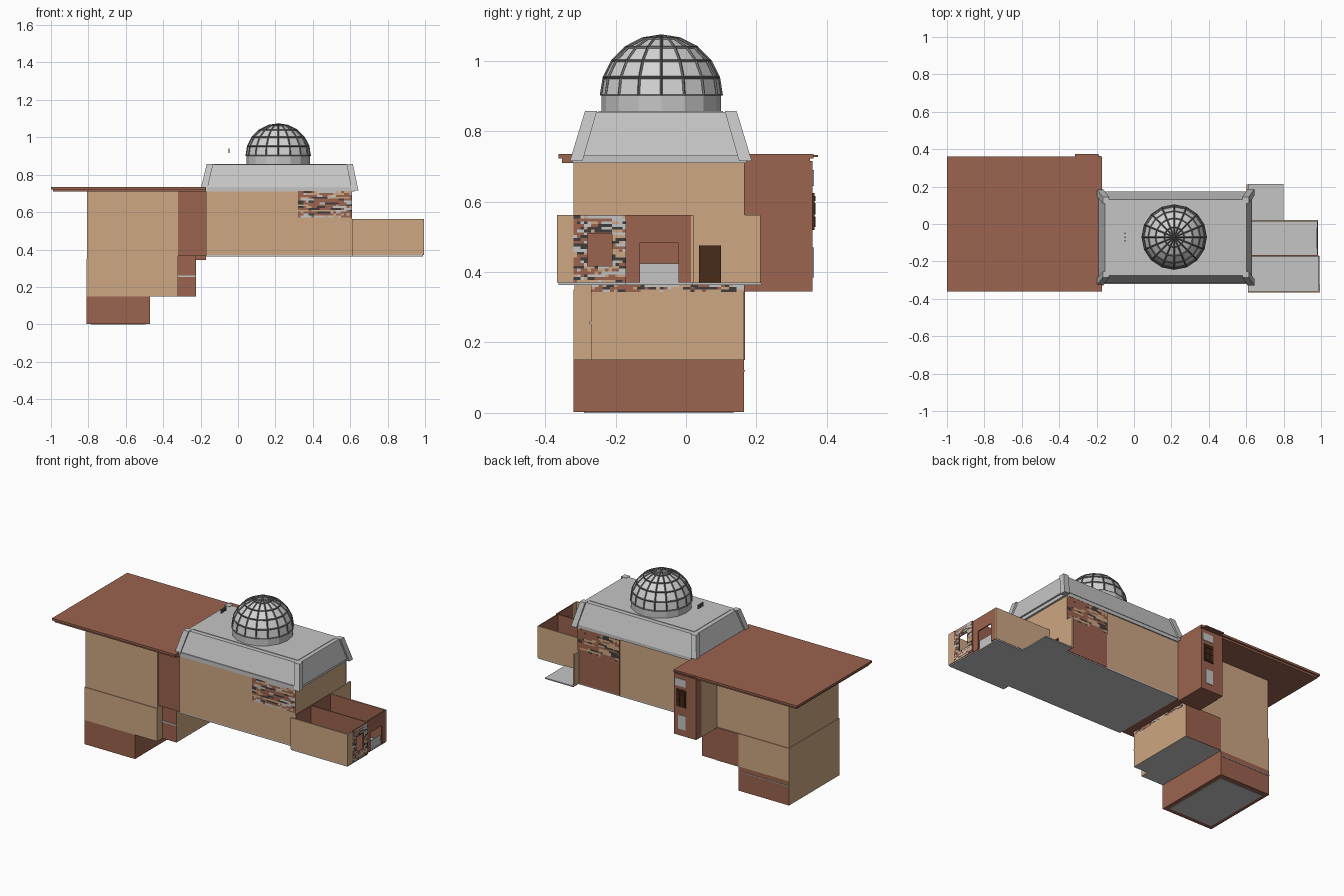
import bpy, bmesh, math, random
from mathutils import Vector

if "Cube" in bpy.data.objects:
    bpy.data.objects.remove(bpy.data.objects["Cube"])

random.seed(4)


def material(name, r, g, b):
    m = bpy.data.materials.new(name)
    m.diffuse_color = (r, g, b, 1)
    m.use_nodes = True
    m.node_tree.nodes["Principled BSDF"].inputs["Base Color"].default_value = m.diffuse_color
    return m


TAN = material("tan_plaster", 0.61, 0.385, 0.225)
BROWN = material("red_brown_brick", 0.33, 0.125, 0.078)
GREY = material("light_grey", 0.56, 0.56, 0.56)
PANE = material("dome_grey", 0.66, 0.66, 0.66)
RIB = material("dark_grey", 0.16, 0.16, 0.16)
DOOR = material("dark_wood", 0.065, 0.025, 0.01)
SOOT = material("charcoal", 0.05, 0.045, 0.045)


def finish(name, bm, mats):
    me = bpy.data.meshes.new(name)
    bm.normal_update()
    bm.to_mesh(me)
    bm.free()
    for m in mats:
        me.materials.append(m)
    ob = bpy.data.objects.new(name, me)
    bpy.context.collection.objects.link(ob)
    return ob


def frustum(name, low, z0, high, z1, mat, paint=()):
    """Rectangles (x0, x1, y0, y1) at two heights; paint = (direction, material) pairs."""
    bm = bmesh.new()
    rings = []
    for (x0, x1, y0, y1), z in ((low, z0), (high, z1)):
        rings.append([bm.verts.new((x, y, z)) for x, y in
                      ((x0, y0), (x1, y0), (x1, y1), (x0, y1))])
    a, b = rings
    bm.faces.new(a[::-1])
    bm.faces.new(b)
    for i in range(4):
        j = (i + 1) % 4
        bm.faces.new((a[i], a[j], b[j], b[i]))
    bm.normal_update()
    for f in bm.faces:
        for k, (d, _) in enumerate(paint):
            if f.normal.dot(Vector(d)) > 0.9:
                f.material_index = k + 1
    return finish(name, bm, [mat] + [m for _, m in paint])


def box(name, x0, x1, y0, y1, z0, z1, mat, paint=()):
    r = (x0, x1, y0, y1)
    return frustum(name, r, z0, r, z1, mat, paint)


def mosaic(name, origin, u, v, nu, nv, mats, hole=None):
    """Thin patchwork of short horizontal streaks, u x v gives the outward side."""
    bm = bmesh.new()
    o, u, v = Vector(origin), Vector(u), Vector(v)
    for j in range(nv):
        k = 0
        for i in range(nu):
            if random.random() < 0.5:
                k = random.randrange(len(mats))
            s, t = (i + .5) / nu, (j + .5) / nv
            if hole and hole[0] < s < hole[1] and hole[2] < t < hole[3]:
                continue
            q = [bm.verts.new(o + u * (a / nu) + v * (b / nv)) for a, b in
                 ((i, j), (i + 1, j), (i + 1, j + 1), (i, j + 1))]
            bm.faces.new(q).material_index = k
    return finish(name, bm, mats)


def pierced_wall(name, x0, x1, y0, y1, z0, z1, oy0, oy1, oz0, oz1, mat):
    """Wall across x with one rectangular opening."""
    box(name + "_left", x0, x1, y0, oy0, z0, z1, mat)
    box(name + "_right", x0, x1, oy1, y1, z0, z1, mat)
    box(name + "_head", x0, x1, oy0, oy1, oz1, z1, mat)
    if oz0 > z0:
        box(name + "_sill", x0, x1, oy0, oy1, z0, oz0, mat)


def panel_door(name, c, along, out, w, h):
    """Door leaf with six raised panels; c is the bottom centre."""
    c, a, o = Vector(c), Vector(along), Vector(out)

    def slab(n, s0, s1, t0, t1, d, m):
        p, q = c + a * s0, c + a * s1 + o * d
        box(n, min(p.x, q.x), max(p.x, q.x), min(p.y, q.y), max(p.y, q.y),
            c.z + t0, c.z + t1, m)
    slab(name, -w / 2, w / 2, 0, h, 0.005, DOOR)
    for s in (-1, 1):
        for t0, t1 in ((.08, .36), (.42, .72), (.78, .92)):
            m = s * w * 0.22
            slab(name + "_panel", m - w * .15, m + w * .15, h * t0, h * t1, 0.008, DOOR)


DOWN, LEFT, RIGHT, BACK = (0, 0, -1), (-1, 0, 0), (1, 0, 0), (0, 1, 0)
YF, YB = -0.32, 0.165          # shared front and back wall planes

# Left tower: basement, middle and upper storeys
box("basement", -.81, -.47, YF, YB, .003, .15, BROWN, [(LEFT, TAN)])
box("basement_floor", -.785, -.495, YF + .03, YB - .03, 0, .004, GREY)
box("middle_storey", -.81, -.32, YF, YB, .15, .35, TAN, [(DOWN, GREY)])
box("middle_back_brick", -.47, -.32, YB, YB + .003, .15, .35, BROWN)
box("middle_step", -.32, -.225, -.27, YB, .15, .366, BROWN, [(RIGHT, TAN), (DOWN, GREY)])
box("step_trim", -.32, -.225, -.274, -.27, .252, .26, GREY)
box("upper_storey", -.806, -.32, YF + .004, YB - .004, .35, .715, TAN)
box("back_trim", -.81, -.47, YB, YB + .003, .118, .122, GREY)
mosaic("step_frieze", (-.223, -.27, .343), (0, .435, 0), (0, 0, .022), 40, 3,
       [BROWN, SOOT, TAN, GREY])

# Brick link and rear stair vestibule
box("link", -.32, -.17, YF + .01, YB, .366, .715, BROWN)
box("vestibule", -.32, -.17, YB, .36, .345, .715, BROWN)
box("vestibule_side", -.323, -.32, YB, .31, .345, .71, TAN)
box("transom_window", -.25, -.18, .36, .363, .645, .69, GREY)
box("lower_window", -.25, -.20, .36, .363, .385, .47, GREY)
panel_door("rear_door", (-.22, .36, .52), (1, 0, 0), BACK, .065, .105)

# Flat brown roof with stepped edge
box("flat_roof_soffit", -.99, -.17, -.352, .352, .71, .722, BROWN)
box("flat_roof", -1, -.17, -.362, .362, .722, .735, BROWN)
box("roof_lip", -.315, -.19, .36, .375, .727, .733, BROWN)

# Main hall
box("main_hall", -.17, .61, YF, YB, .37, .715, TAN)
box("main_floor", -.17, .61, YF, YB, .363, .37, GREY)
box("hall_back_brick", .33, .61, YB, YB + .003, .37, .71, BROWN)
mosaic("front_patchwork", (.32, YF - .003, .572), (.29, 0, 0), (0, 0, .14), 20, 14,
       [BROWN, BROWN, TAN, SOOT, GREY])
mosaic("back_patchwork", (.61, YB + .006, .572), (-.28, 0, 0), (0, 0, .14), 20, 14,
       [BROWN, BROWN, TAN, SOOT])

# Grey mansard roof with corner ribs
low, high = (-.19, .632, -.318, .175), (-.155, .602, -.275, .132)
box("mansard_fascia", -.18, .622, -.322, .172, .71, .735, GREY)
frustum("mansard_roof", low, .73, high, .855, GREY)
box("mansard_deck", -.13, .578, -.248, .105, .855, .858, GREY)
for ix, sx in ((0, -1), (1, 1)):
    for iy, sy in ((2, -1), (3, 1)):
        def pad(r, d):
            x, y = r[ix] + sx * .012, r[iy] + sy * .012
            return (min(x, x - sx * d), max(x, x - sx * d),
                    min(y, y - sy * d), max(y, y - sy * d))
        frustum("corner_rib", pad(low, .036), .715, pad(high, .034), .857, GREY)

# Drum and faceted glass dome
CX, CY, R, N = .215, -.07, .17, 16


def lathe(name, profile, mat):
    bm = bmesh.new()
    rings = [[bm.verts.new((CX + r * math.cos(2 * math.pi * i / N),
                            CY + r * math.sin(2 * math.pi * i / N), z))
              for i in range(N)] for r, z in profile]
    for a, b in zip(rings, rings[1:]):
        for i in range(N):
            j = (i + 1) % N
            bm.faces.new((a[i], a[j], b[j], b[i]))
    bmesh.ops.remove_doubles(bm, verts=bm.verts, dist=1e-5)
    return finish(name, bm, [mat])


arc = [(R * math.cos(math.radians(18 * k)), .9 + R * math.sin(math.radians(18 * k)))
       for k in range(6)]
lathe("dome_drum", [(R, .85), (R, .9)], GREY)
lathe("dome_glass", arc, PANE)
ribs = lathe("dome_ribs", arc, RIB)
wire = ribs.modifiers.new("bars", 'WIREFRAME')
wire.thickness = .008
wire.offset = 0.3

# Small vent pins beside the dome
for y in (-.05, -.07, -.09):
    box("vent_pin", -.052, -.045, y - .004, y + .004, .915, .94, RIB)

# Right wing: open-topped rooms and porch slab
Z0, Z1 = .37, .562
box("front_room_floor", .61, .99, -.362, -.17, .363, Z0, GREY)
box("rear_room_floor", .61, .98, -.17, .02, .363, Z0, GREY)
box("porch_slab", .61, .8, .02, .215, .363, Z0, GREY)
box("wing_front_wall", .61, .995, -.366, -.358, Z0, Z1, TAN)
box("wing_corner_pier", .987, .995, -.366, YF, Z0, Z1, TAN)
box("wing_divider", .61, .987, -.174, -.166, Z0, Z1, BROWN)
box("wing_back_wall", .61, .985, .014, .022, Z0, Z1, TAN, [((0, -1, 0), BROWN)])
box("hall_end_brick", .61, .614, YF, .014, Z0, Z1, BROWN)
box("porch_wall", .602, .612, .022, .212, Z0, Z1, TAN)
pierced_wall("window_wall", .987, .993, YF, -.17, Z0, Z1, -.28, -.21, .415, .51, BROWN)
mosaic("window_patchwork", (.995, YF, Z0), (0, .15, 0), (0, 0, .19), 15, 24,
       [BROWN, SOOT, TAN, GREY], (.267, .733, .235, .735))
pierced_wall("doorway_wall", .978, .985, -.166, .014, Z0, Z1, -.13, -.022, Z0, .482, BROWN)
box("doorway_panel", .972, .976, -.13, -.022, Z0, .424, GREY)
panel_door("porch_door", (.612, .068, Z0), (0, 1, 0), RIGHT, .062, .105)
